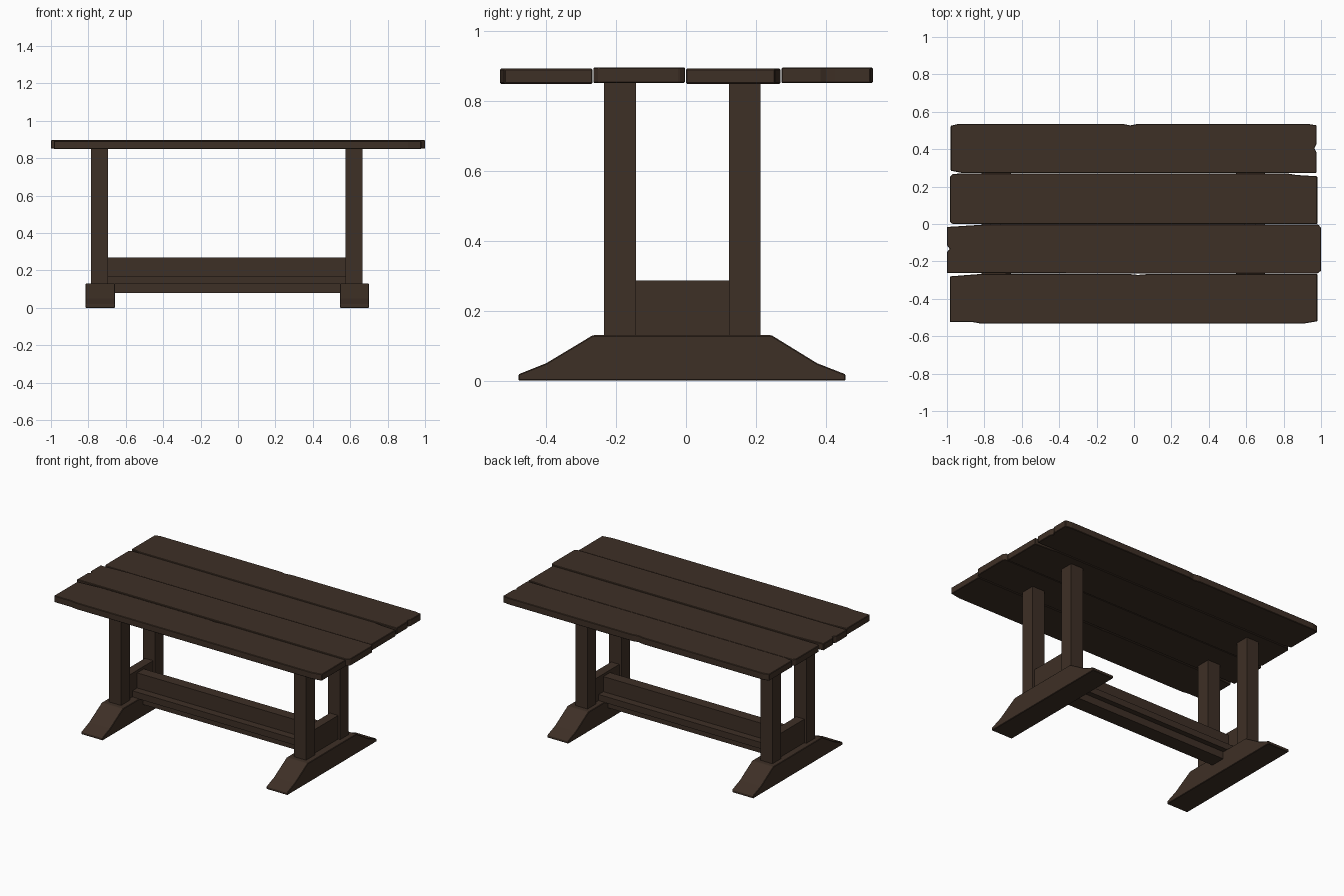
import bpy, bmesh

if "Cube" in bpy.data.objects:
    bpy.data.objects.remove(bpy.data.objects["Cube"])

wood = bpy.data.materials.new("dark_brown_wood")
wood.diffuse_color = (0.048, 0.029, 0.019, 1)
wood.use_nodes = True
wood.node_tree.nodes["Principled BSDF"].inputs["Base Color"].default_value = wood.diffuse_color


def prism(name, pts, axis, lo, hi, bevel=0.003):
    """Extrude a 2D outline along axis 'x' (points are y,z) or 'z' (points are x,y)."""
    bm = bmesh.new()
    place = (lambda p: (lo, p[0], p[1])) if axis == 'x' else (lambda p: (p[0], p[1], lo))
    face = bm.faces.new([bm.verts.new(place(p)) for p in pts])
    ext = bmesh.ops.extrude_face_region(bm, geom=[face])
    vec = (hi - lo, 0, 0) if axis == 'x' else (0, 0, hi - lo)
    bmesh.ops.translate(bm, vec=vec, verts=[g for g in ext["geom"] if isinstance(g, bmesh.types.BMVert)])
    bmesh.ops.recalc_face_normals(bm, faces=bm.faces)
    me = bpy.data.meshes.new(name)
    bm.to_mesh(me)
    bm.free()
    me.materials.append(wood)
    ob = bpy.data.objects.new(name, me)
    bpy.context.collection.objects.link(ob)
    if bevel:
        mod = ob.modifiers.new("worn_edges", 'BEVEL')
        mod.width, mod.segments = bevel, 1
    return ob


def box(name, x0, x1, y0, y1, z0, z1, bevel=0.0):
    return prism(name, [(x0, y0), (x1, y0), (x1, y1), (x0, y1)], 'z', z0, z1, bevel)


# Tabletop: four chipped planks, front to back
planks = [
    ([(-.985, -.525), (-.86, -.525), (-.82, -.532), (.91, -.532), (.98, -.52), (.98, -.268),
      (.07, -.268), (.02, -.272), (-.02, -.268), (-.83, -.268), (-.985, -.28)], .850, .893),
    ([(-1, -.263), (.98, -.265), (1, -.25), (1, -.02), (.985, -.003), (-.80, -.003),
      (-1, -.016), (-1, -.115), (-.985, -.133), (-1, -.15)], .852, .897),
    ([(-.985, .012), (-.97, .0), (.98, .0), (.98, .255), (.87, .262), (.82, .27),
      (-.90, .27), (-.97, .268), (-.985, .25)], .850, .893),
    ([(-.98, .285), (-.92, .273), (.975, .273), (.975, .385), (.965, .405), (.975, .425), (.975, .528),
      (.93, .535), (.02, .535), (-.02, .527), (-.06, .535), (-.94, .535), (-.98, .525)], .852, .896),
]
for i, (pts, z0, z1) in enumerate(planks):
    prism(f"top_plank_{i + 1}", pts, 'z', z0, z1)

# Trestles: sloped foot, two legs and a crosspiece at each end
foot = [(-.48, 0), (.457, 0), (.457, .018), (.375, .05), (.245, .13),
        (-.267, .13), (-.40, .05), (-.48, .018)]
for side, fx0, fx1, lx0, lx1 in (("left", -.815, -.658, -.785, -.695),
                                 ("right", .545, .70, .575, .665)):
    prism(f"{side}_foot", foot, 'x', fx0, fx1)
    box(f"{side}_front_leg", lx0, lx1, -.235, -.143, .125, .852)
    box(f"{side}_back_leg", lx0, lx1, .123, .213, .125, .852)
    box(f"{side}_crosspiece", lx0 + .015, lx1 - .015, -.145, .125, .125, .287)

# Long stretcher: upright board, ledge and lower rail
box("stretcher_board", -.72, .60, -.045, .025, .165, .27)
box("stretcher_ledge", -.72, .60, -.095, .075, .128, .17)
box("stretcher_rail", -.67, .56, -.06, .04, .08, .13)
